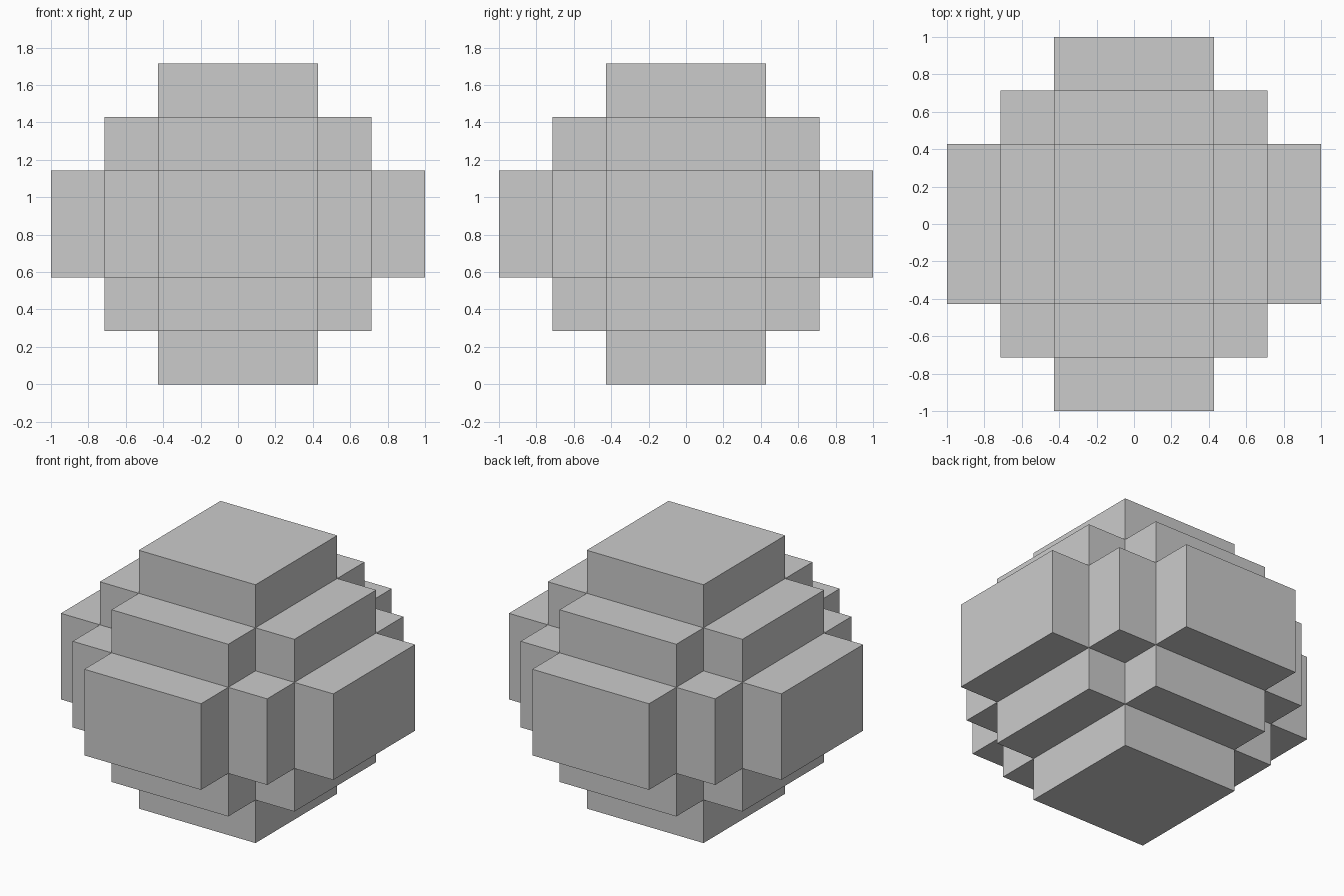
import bpy, bmesh, math
from itertools import product
from mathutils import Vector

if "Cube" in bpy.data.objects:
    bpy.data.objects.remove(bpy.data.objects["Cube"])

U = 2 / 7                                        # one block unit
XY = [v * U for v in (-3.5, -2.5, -1.5, 1.5, 2.5, 3.5)]
Z = [v * U for v in (0, 1, 2, 4, 5, 6)]
CUTS = (XY, XY, Z)


def filled(cell):
    # stepped ball: total ring distance from the core is at most two
    return sum(abs(c - 2) for c in cell) <= 2


# outer skin of the block ball, one quad per exposed cell side
bm = bmesh.new()
for cell in product(range(5), repeat=3):
    if not filled(cell):
        continue
    for axis, side in product(range(3), (0, 1)):
        neighbour = list(cell)
        neighbour[axis] += 2 * side - 1
        if filled(neighbour):
            continue
        a, b = (axis + 1) % 3, (axis + 2) % 3
        loop = [(0, 0), (1, 0), (1, 1), (0, 1)]
        if not side:
            loop.reverse()
        verts = []
        for da, db in loop:
            idx = list(cell)
            idx[axis] += side
            idx[a] += da
            idx[b] += db
            verts.append(bm.verts.new(Vector([CUTS[k][idx[k]] for k in range(3)])))
        bm.faces.new(verts)

# weld the sides and merge coplanar quads into clean flat faces
bmesh.ops.remove_doubles(bm, verts=bm.verts[:], dist=1e-4)
bmesh.ops.dissolve_limit(bm, angle_limit=math.radians(1),
                         verts=bm.verts[:], edges=bm.edges[:])

mesh = bpy.data.meshes.new("stepped_block_ball")
bm.to_mesh(mesh)
bm.free()
bpy.context.collection.objects.link(bpy.data.objects.new("stepped_block_ball", mesh))
